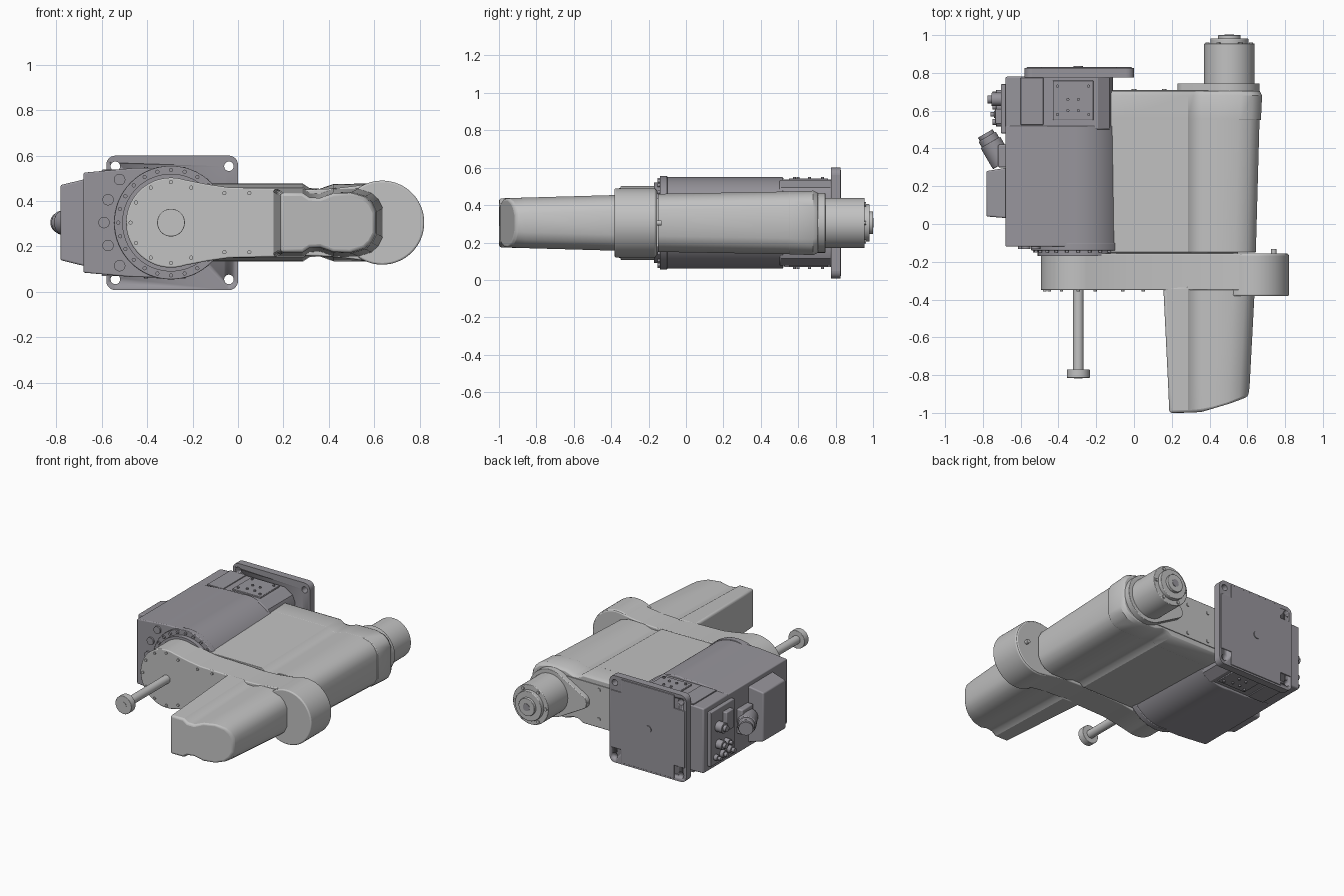
import bpy, bmesh, math
from math import cos, sin, pi
from mathutils import Matrix, Vector

if "Cube" in bpy.data.objects:
    bpy.data.objects.remove(bpy.data.objects["Cube"])

MID = 0.305          # height of the main axis
BASE_X = -0.295      # shoulder axis
ELBOW_X = 0.635      # elbow axis


def material(name, color):
    m = bpy.data.materials.new(name)
    m.use_nodes = True
    m.diffuse_color = (*color, 1)
    m.node_tree.nodes["Principled BSDF"].inputs["Base Color"].default_value = (*color, 1)
    return m


LIGHT = material("light grey", (0.54, 0.54, 0.54))
DARK = material("dark violet grey", (0.31, 0.30, 0.33))


def finish(name, bm, mat, bevel=0, segments=3):
    bmesh.ops.recalc_face_normals(bm, faces=bm.faces)
    mesh = bpy.data.meshes.new(name)
    bm.to_mesh(mesh)
    bm.free()
    mesh.materials.append(mat)
    mesh.shade_smooth()
    mesh.set_sharp_from_angle(angle=math.radians(32))
    ob = bpy.data.objects.new(name, mesh)
    bpy.context.collection.objects.link(ob)
    if bevel:
        mod = ob.modifiers.new("Bevel", "BEVEL")
        mod.width, mod.segments, mod.limit_method = bevel, segments, "ANGLE"
        mod.angle_limit = math.radians(40)
    return ob


def loft(name, rings, mat, bevel=0, segments=3):
    bm = bmesh.new()
    rows = [[bm.verts.new(p) for p in ring] for ring in rings]
    n = len(rows[0])
    for a, b in zip(rows, rows[1:]):
        for i in range(n):
            bm.faces.new((a[i], a[(i + 1) % n], b[(i + 1) % n], b[i]))
    bm.faces.new(rows[0])
    bm.faces.new(rows[-1])
    return finish(name, bm, mat, bevel, segments)


def prism(name, outline, y0, y1, mat, bevel=0):
    return loft(name, [[(x, y, z) for x, z in outline] for y in (y0, y1)], mat, bevel)


def mirrored(upper):
    """Close an outline given as (x, height above the axis) by mirroring it."""
    full = [(x, MID + h) for x, h in upper]
    return full + [(x, MID - h) for x, h in reversed(upper) if h > 0]


def arc(cx, r, a0, a1, n=24):
    angles = [math.radians(a0 + (a1 - a0) * i / n) for i in range(n + 1)]
    return [(cx + r * cos(a), max(0, r * sin(a))) for a in angles]


def cylinder(name, start, end, r, mat, sides=48, bevel=0):
    a, b = Vector(start), Vector(end)
    bm = bmesh.new()
    turn = (b - a).to_track_quat("Z", "Y").to_matrix().to_4x4()
    bmesh.ops.create_cone(bm, cap_ends=True, segments=sides, radius1=r, radius2=r,
                          depth=(b - a).length, matrix=Matrix.Translation((a + b) / 2) @ turn)
    return finish(name, bm, mat, bevel)


def rod(name, x, z, r, y0, y1, mat, sides=48, bevel=0):
    return cylinder(name, (x, y0, z), (x, y1, z), r, mat, sides, bevel)


def box(name, lo, hi, mat, bevel=0):
    bm = bmesh.new()
    size = [h - l for l, h in zip(lo, hi)]
    mid = [(h + l) / 2 for l, h in zip(lo, hi)]
    bmesh.ops.create_cube(bm, size=1, matrix=Matrix.Translation(mid) @ Matrix.Diagonal((*size, 1)))
    return finish(name, bm, mat, bevel)


# Base body: flat left side running into a round shoulder housing
prism("base_body", mirrored([(-0.68, 0.22), (-0.46, 0.24)] + arc(BASE_X, 0.245, 100, 0)),
      -0.12, 0.52, DARK, 0.006)
rear = mirrored([(-0.68, 0.22), (-0.46, 0.228), (-0.19, 0.228), (-0.13, 0.19), (-0.11, 0.14)])
prism("base_rear_body", rear, 0.5, 0.78, DARK, 0.008)
for side in (-1, 1):
    z = MID + side * 0.23
    box("top_recess_frame", (-0.6, 0.525, z - 0.006), (-0.48, 0.775, z + 0.003), DARK, 0.003)
    box("screw_plate", (-0.43, 0.55, z - 0.006), (-0.215, 0.76, z + 0.008), DARK, 0.004)
    for x in (-0.405, -0.35, -0.295, -0.24):
        for y in ((0.58, 0.73) if x in (-0.405, -0.24) else (0.6, 0.66)):
            cylinder("plate_screw", (x, y, z), (x, y, z + side * 0.016), 0.008, DARK, 12)

# Mounting flange with bored corners
flange = box("mounting_flange", (-0.58, 0.775, 0.008), (0, 0.825, 0.6), DARK)
mod = flange.modifiers.new("Corners", "BEVEL")
mod.width, mod.segments, mod.limit_method = 0.04, 6, "WEIGHT"
weights = flange.data.attributes.new("bevel_weight_edge", "FLOAT", "EDGE")
for e in flange.data.edges:
    p, q = (flange.data.vertices[i].co for i in e.vertices)
    weights.data[e.index].value = 1.0 if abs(p.y - q.y) > 0.01 else 0.0
for x in (-0.54, -0.04):
    for z in (0.055, 0.553):
        bore = rod("bore_cutter", x, z, 0.021, 0.7, 0.9, DARK, 24)
        bore.hide_render = True
        bore.hide_viewport = True
        cut = flange.modifiers.new("Bore", "BOOLEAN")
        cut.object, cut.operation, cut.solver = bore, "DIFFERENCE", "EXACT"
box("flange_back_panel", (-0.49, 0.82, 0.02), (-0.09, 0.83, 0.588), DARK, 0.003)
box("flange_back_panel_wide", (-0.57, 0.82, 0.11), (-0.01, 0.83, 0.5), DARK, 0.003)
rod("flange_hub", BASE_X, MID, 0.025, 0.82, 0.836, DARK, 24)

# Shoulder ring and its bolts
rod("shoulder_ring", BASE_X, MID, 0.25, -0.14, -0.1, DARK, 64, 0.004)
rod("shoulder_collar", BASE_X, MID, 0.215, -0.17, -0.13, DARK, 64)
for i in range(24):
    a = 2 * pi * i / 24
    rod("ring_bolt", BASE_X + 0.232 * cos(a), MID + 0.232 * sin(a), 0.009, -0.152, -0.13, DARK, 12)
for a in (140, 160, 180, 200, 220):
    t = math.radians(a)
    rod("base_front_bolt", BASE_X + 0.295 * cos(t), MID + 0.295 * sin(t), 0.025, -0.132, -0.1, DARK, 24)

# Side connector box, tapering outwards
loft("cable_box", [[(x, y, MID + z) for y, z in ((y0, -h), (y1, -h), (y1, h), (y0, h))]
                   for x, y0, y1, h in ((-0.66, 0.03, 0.3, 0.195), (-0.782, 0.04, 0.28, 0.165))],
     DARK, 0.008)
axis = Vector((-0.5, 0.86, 0))
root = Vector((-0.695, 0.32, MID))
cylinder("plug_body", root, root + axis * 0.13, 0.06, DARK, 32, 0.005)
box("plug_seat", (-0.72, 0.3, 0.22), (-0.67, 0.42, 0.39), DARK, 0.008)
cylinder("plug_cap", root + axis * 0.12, root + axis * 0.165, 0.053, DARK, 32, 0.006)
cylinder("plug_tip", root + axis * 0.16, root + axis * 0.185, 0.045, DARK, 32)
box("socket_panel", (-0.705, 0.48, 0.12), (-0.67, 0.74, 0.49), DARK, 0.005)
for y, z, r, x in ((0.54, 0.17, 0.025, -0.73), (0.62, 0.17, 0.025, -0.73), (0.69, 0.17, 0.02, -0.73),
                   (0.58, 0.24, 0.02, -0.74), (0.66, 0.25, 0.03, -0.75), (0.66, 0.37, 0.035, -0.755)):
    cylinder("air_socket", (-0.69, y, z), (x, y, z), r, DARK, 24, 0.003)
    cylinder("air_socket_tip", (x, y, z), (x - 0.02, y, z), r * 0.6, DARK, 16)
box("socket_cover", (-0.735, 0.53, 0.32), (-0.69, 0.61, 0.45), DARK, 0.006)

# Inner link joining the shoulder and the elbow
link = mirrored(arc(BASE_X, 0.198, 180, 72) +
                [(-0.13, 0.168), (-0.04, 0.155), (0.18, 0.15), (0.3, 0.145), (0.42, 0.15), (0.52, 0.162)] +
                arc(ELBOW_X, 0.178, 98, 0))
prism("inner_link", link, -0.35, -0.155, LIGHT, 0.006)
rod("elbow_disc", ELBOW_X, MID, 0.185, -0.382, -0.16, LIGHT, 64, 0.008)
rod("elbow_pin", 0.74, MID, 0.014, -0.17, -0.132, LIGHT, 16)
for x, h in arc(BASE_X, 0.178, 180, 60, 4) + [(-0.06, 0.13), (0.05, 0.13)]:
    for s in ((-1, 1) if h > 0.01 else (1,)):
        rod("link_screw", x, MID + s * h, 0.009, -0.357, -0.34, LIGHT, 12)


# Grooved cover section: flat top, a lengthwise groove and a sloped outer side
def section(left, right, h):
    return mirrored([(left, h), (0.285, h), (0.315, h - 0.02), (0.36, h - 0.023), (0.42, h - 0.002),
                     (right - 0.11, h), (right - 0.05, h - 0.018), (right - 0.02, h - 0.045),
                     (right, h - 0.085)])


def cover(name, stations, bow, bevel):
    rings = []
    for y, left, right, h in stations:
        k = bow if y < -0.99 else 0
        rings.append([(x, y + k * max(0, x - 0.25) ** 2, z) for x, z in section(left, right, h)])
    loft(name, rings, LIGHT, bevel)


cover("front_cover", [(-1.0, 0.187, 0.605, 0.131), (-0.86, 0.181, 0.612, 0.135),
                      (-0.33, 0.155, 0.64, 0.15)], 0.7, 0.014)
cover("main_cover", [(-0.15, -0.14, 0.645, 0.155), (0.57, -0.14, 0.665, 0.168)], 0, 0.003)
cover("rear_cap", [(0.55, -0.13, 0.672, 0.168), (0.68, -0.13, 0.678, 0.172),
                   (0.705, -0.12, 0.665, 0.16)], 0, 0.004)
prism("cover_core", mirrored([(-0.13, 0.13), (0.55, 0.13)]), -0.2, 0.71, LIGHT)
for x in (0.0, 0.16):
    for s in (-1, 1):
        rod("rear_screw", x, MID + s * 0.1, 0.012, 0.7, 0.716, LIGHT, 12)

# Rear motor on its tapered bracket
prism("motor_bracket", mirrored(arc(0.28, 0.05, 180, 120, 8) + arc(0.505, 0.16, 120, 0)),
      0.69, 0.745, LIGHT, 0.006)
rod("motor_body", 0.505, MID, 0.134, 0.73, 0.955, LIGHT, 64, 0.004)
rod("motor_flange", 0.505, MID, 0.1, 0.95, 0.982, LIGHT, 48, 0.004)
rod("motor_hub", 0.505, MID, 0.06, 0.97, 1.0, LIGHT, 48, 0.003)
rod("motor_hub_bore", 0.505, MID, 0.025, 0.998, 1.003, DARK, 24)
for i in range(6):
    a = 2 * pi * i / 6
    rod("motor_screw", 0.505 + 0.115 * cos(a), MID + 0.115 * sin(a), 0.011, 0.94, 0.962, LIGHT, 12)

# Tool shaft with end collar
rod("tool_shaft", BASE_X, MID, 0.028, -0.8, -0.34, LIGHT, 32)
rod("tool_collar", BASE_X, MID, 0.061, -0.815, -0.77, LIGHT, 48, 0.003)
rod("tool_tip", BASE_X, MID, 0.022, -0.818, -0.81, LIGHT, 24)
